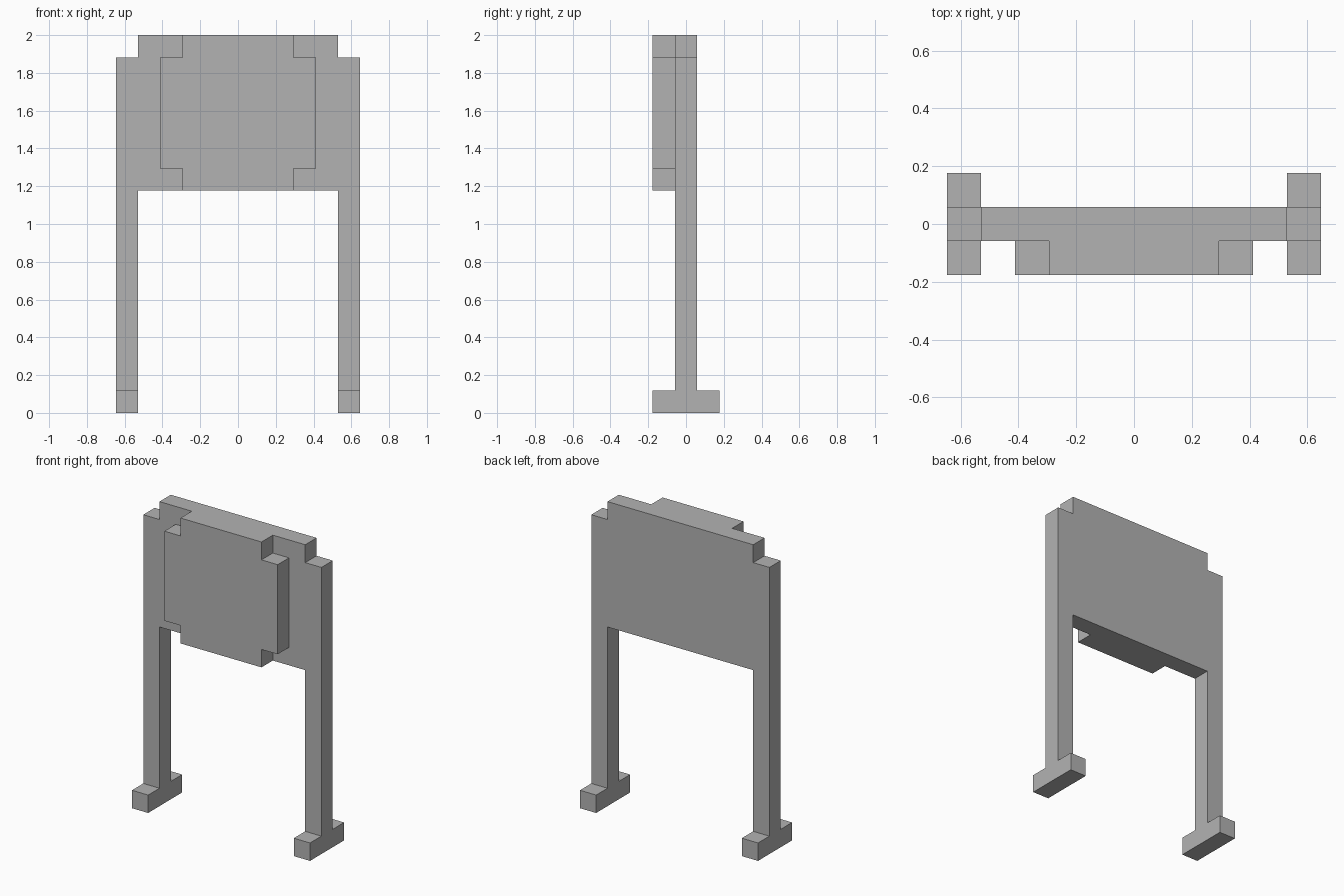
import bpy
import bmesh

old = bpy.data.objects.get("Cube")
if old:
    bpy.data.objects.remove(old, do_unlink=True)

U = 2 / 17  # one block of the model's grid

grey = bpy.data.materials.new("plain_grey")
grey.use_nodes = True
COLOUR = (0.45, 0.45, 0.45, 1)
grey.diffuse_color = COLOUR
grey.node_tree.nodes["Principled BSDF"].inputs["Base Color"].default_value = COLOUR


def mirrored(half):
    """Close a right-hand half outline with its reflection."""
    return half + [(-a, b) for a, b in reversed(half)]


def extrude_profile(name, points, start, depth, place):
    """Extrude a flat outline, in grid blocks; place maps (a, b, d) to x, y, z."""
    bm = bmesh.new()
    verts = [bm.verts.new([c * U for c in place(a, b, start)]) for a, b in points]
    face = bm.faces.new(verts)
    ext = bmesh.ops.extrude_face_region(bm, geom=[face])
    moved = [v for v in ext["geom"] if isinstance(v, bmesh.types.BMVert)]
    bmesh.ops.translate(bm, verts=moved, vec=[c * U for c in place(0, 0, depth)])
    bmesh.ops.recalc_face_normals(bm, faces=bm.faces)
    mesh = bpy.data.meshes.new(name)
    bm.to_mesh(mesh)
    bm.free()
    mesh.materials.append(grey)
    obj = bpy.data.objects.new(name, mesh)
    bpy.context.collection.objects.link(obj)
    return obj


def facing_front(a, b, d):
    return (a, d, b)


def facing_side(a, b, d):
    return (d, a, b)


# Back board with stepped top corners
board = mirrored([(4.5, 17), (4.5, 16), (5.5, 16), (5.5, 10)])
extrude_profile("back_board", board, -0.5, 1, facing_front)

# Raised front panel with notched corners
panel = mirrored([(2.5, 17), (2.5, 16), (3.5, 16), (3.5, 11), (2.5, 11), (2.5, 10)])
extrude_profile("front_panel", panel, -1.5, 1, facing_front)

# Legs, each standing on a foot that runs front to back
leg = mirrored([(0.5, 10), (0.5, 1), (1.5, 1), (1.5, 0)])
for name, start in (("left_leg", 4.5), ("right_leg", -5.5)):
    extrude_profile(name, leg, start, 1, facing_side)
